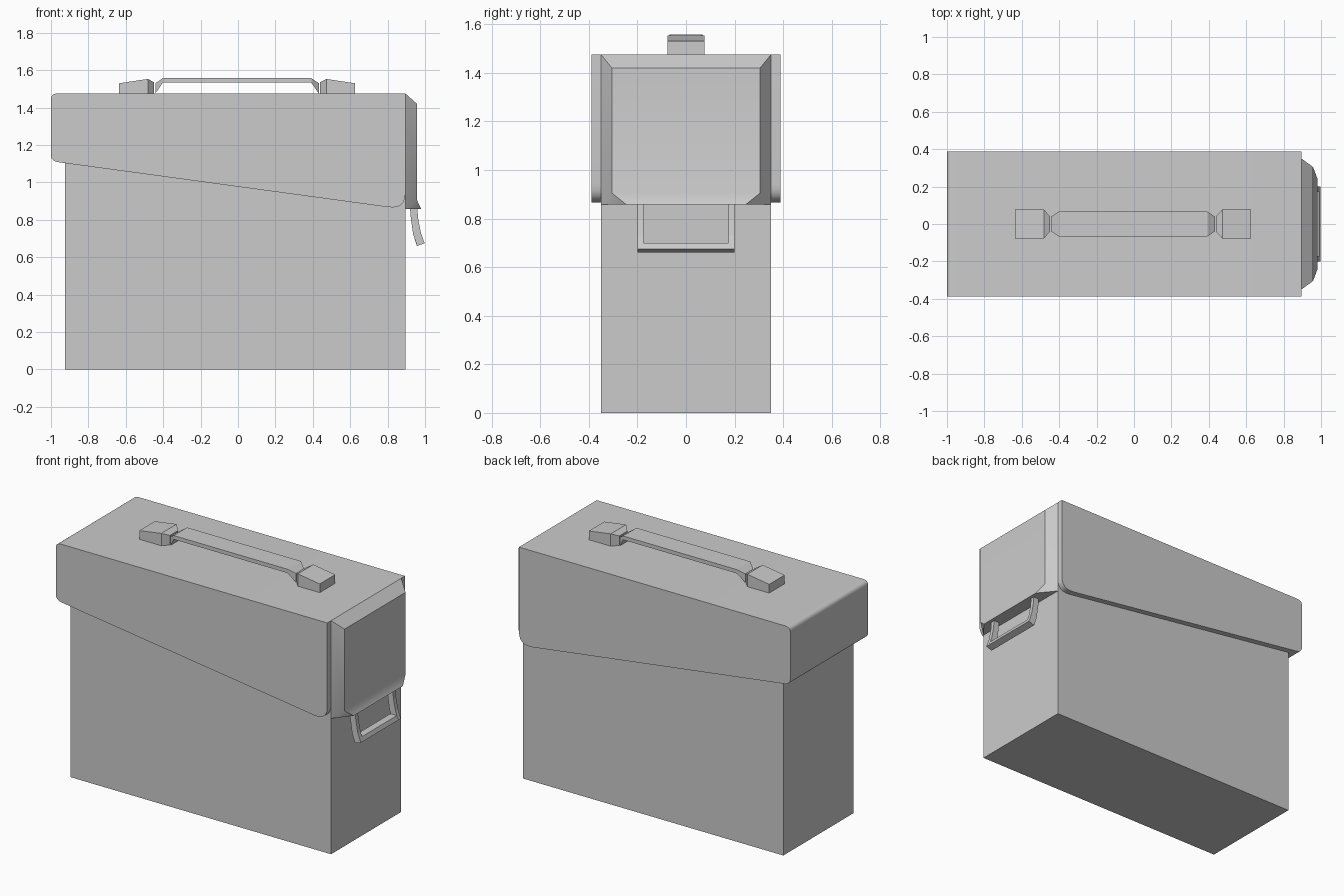
import bpy, bmesh, math

if "Cube" in bpy.data.objects:
    bpy.data.objects.remove(bpy.data.objects["Cube"])


def make(name, verts, faces, smooth=False):
    mesh = bpy.data.meshes.new(name)
    mesh.from_pydata(verts, [], faces)
    bm = bmesh.new()
    bm.from_mesh(mesh)
    bmesh.ops.recalc_face_normals(bm, faces=bm.faces)
    bm.to_mesh(mesh)
    bm.free()
    ob = bpy.data.objects.new(name, mesh)
    bpy.context.collection.objects.link(ob)
    if smooth:
        bpy.ops.object.select_all(action='DESELECT')
        ob.select_set(True)
        bpy.context.view_layer.objects.active = ob
        bpy.ops.object.shade_smooth_by_angle(angle=math.radians(30))
    return ob


def extrude_y(name, profile, y0, y1, smooth=False):
    """Extrude an (x, z) outline between two y positions."""
    n = len(profile)
    verts = [(x, y, z) for y in (y0, y1) for x, z in profile]
    faces = [list(range(n)), list(range(n, 2 * n))]
    faces += [(i, (i + 1) % n, (i + 1) % n + n, i + n) for i in range(n)]
    return make(name, verts, faces, smooth)


def loft_x(name, sections):
    """Join rectangular sections (x, half width, bottom, top)."""
    verts, faces = [], []
    for x, w, lo, hi in sections:
        verts += [(x, -w, lo), (x, w, lo), (x, w, hi), (x, -w, hi)]
    for s in range(0, len(verts) - 4, 4):
        faces += [(s + i, s + (i + 1) % 4, s + 4 + (i + 1) % 4, s + 4 + i) for i in range(4)]
    e = len(verts)
    faces += [(0, 1, 2, 3), (e - 4, e - 3, e - 2, e - 1)]
    return make(name, verts, faces)


def fillet(a, c, b, steps=6):
    """Rounded corner at c, running from a to b."""
    pts = []
    for i in range(steps + 1):
        t = i / steps
        pts.append(tuple((1 - t) ** 2 * p + 2 * t * (1 - t) * q + t * t * r
                         for p, q, r in zip(a, c, b)))
    return pts


TOP = 1.475

# Box body, its top hidden inside the lid
extrude_y("body", [(-.925, 0), (.895, 0), (.895, .95), (-.925, 1.15)], -.35, .35)

# Overhanging lid with a sloping lower edge and rounded corners
lid = fillet((-1, 1.145), (-1, 1.113), (-.955, 1.107))
lid += fillet((.8, .868), (.895, .855), (.895, .94))
lid += [(.895, TOP)]
lid += fillet((-.965, TOP), (-1, TOP), (-1, 1.445))
extrude_y("lid", lid, -.388, .388, smooth=True)

# Tapered cover at the latch end, with its lower lip flared outwards
half = [(.895, .35, TOP), (.895, .35, .857), (.957, .305, 1.42),
        (.957, .305, .905), (.98, .245, .857)]
cover = half + [(x, -y, z) for x, y, z in half]
make("latch_cover", cover, [
    (0, 2, 3, 1), (5, 7, 8, 6), (1, 3, 4), (6, 8, 9), (2, 7, 8, 3),
    (3, 8, 9, 4), (0, 5, 7, 2), (1, 4, 9, 6), (0, 1, 6, 5)], smooth=True)

# Curved latch loop: two side arms and a bottom bar
arm = [(.918, .88), (.925, .80), (.937, .72), (.957, .66),
       (.998, .674), (.978, .73), (.964, .80), (.957, .88)]
bar = [(.943, .70), (.957, .66), (.998, .674), (.988, .70)]
for side, s in (("left", -1), ("right", 1)):
    extrude_y(f"latch_arm_{side}", arm, s * .174, s * .2)
extrude_y("latch_bar", bar, -.174, .174)

# Carrying handle with a wedge mount at each end
grip = [(.437, .04, TOP, 1.53), (.397, .067, 1.533, 1.557)]
mount = [(.63, .077, TOP, 1.53), (.477, .077, TOP, 1.553), (.443, .04, TOP, 1.535)]
parts = [loft_x("handle_grip", [(-x, *r) for x, *r in grip] + grip[::-1])]
for side, s in (("back", -1), ("front", 1)):
    parts.append(loft_x(f"handle_mount_{side}", [(s * x, *r) for x, *r in mount]))
for ob in parts:
    ob.location.x = -.005
